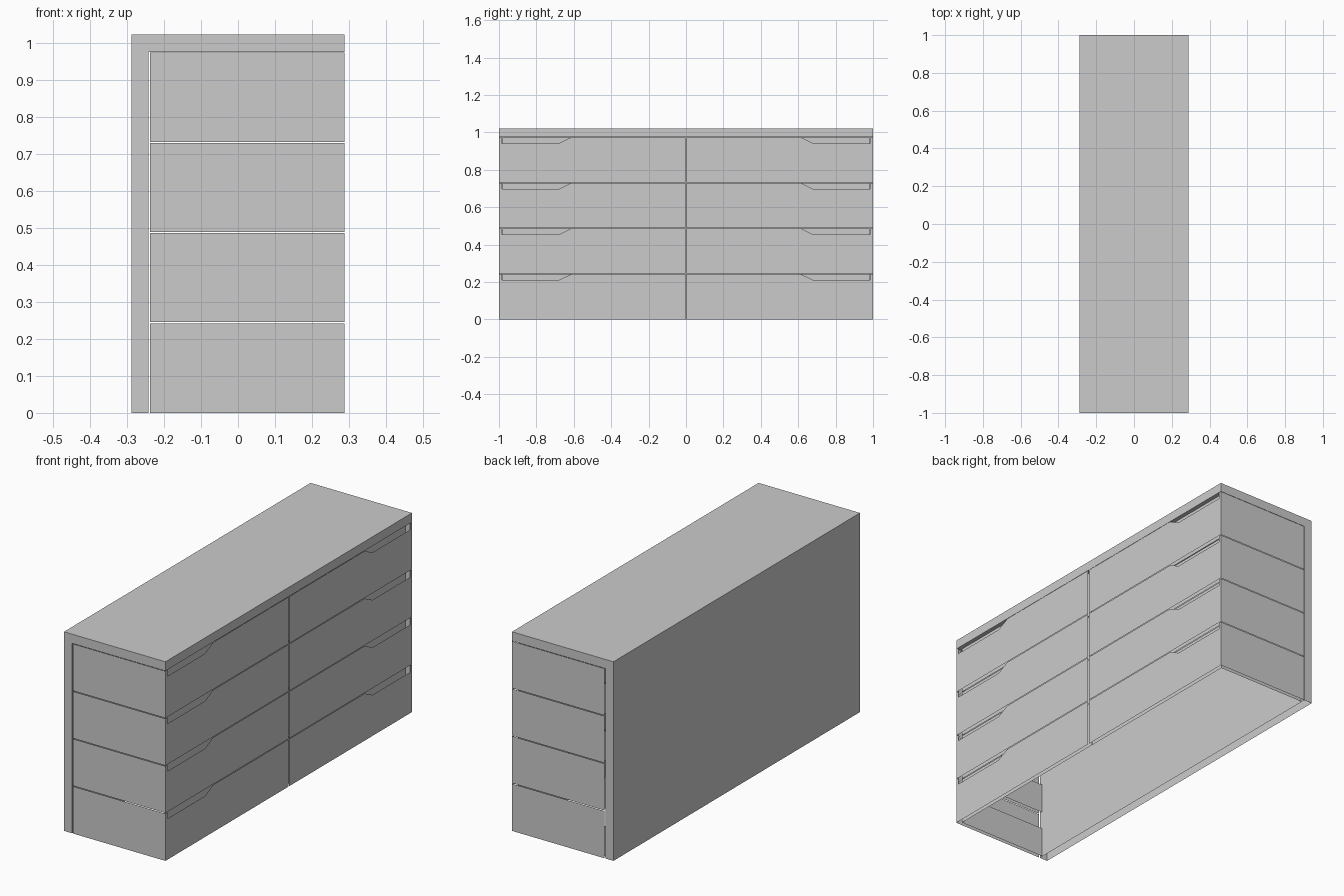
import bpy, bmesh

if "Cube" in bpy.data.objects:
    bpy.data.objects.remove(bpy.data.objects["Cube"])

X0, X1 = -0.288, 0.288      # back and drawer-front planes
TOP, UNDER = 1.022, 0.975   # worktop top and underside
BOARD = -0.242              # inner face of the back panel
GAP = 0.0015                # half the seam between drawers
PITCH = UNDER / 4
WALL = 0.02


def make(name, polys, flip=False):
    """Object from a few polygons, each a list of 3D points."""
    bm = bmesh.new()
    for pts in polys:
        if flip:
            pts = pts[::-1]
        bm.faces.new([bm.verts.new(p) for p in pts])
    bmesh.ops.remove_doubles(bm, verts=bm.verts[:], dist=1e-5)
    me = bpy.data.meshes.new(name)
    bm.to_mesh(me)
    bm.free()
    ob = bpy.data.objects.new(name, me)
    bpy.context.collection.objects.link(ob)
    return ob


# Carcass: L-shaped profile (back panel + worktop) swept along y, open underneath
prof = [(BOARD, 0), (BOARD, UNDER), (X1, UNDER), (X1, TOP), (X0, TOP), (X0, 0)]
polys = []
for a, b in zip(prof, prof[1:]):
    polys.append([(a[0], -1, a[1]), (a[0], 1, a[1]), (b[0], 1, b[1]), (b[0], -1, b[1])])
for y, order in ((-1, 1), (1, -1)):
    back = [(X0, y, 0), (BOARD, y, 0), (BOARD, y, UNDER), (X1, y, UNDER),
            (X1, y, TOP), (X0, y, TOP)]
    polys.append(back[::order])
carcass = make("back_and_worktop", polys)


def drawer(level, s):
    """Front with grip cut-out plus outer side; s = +1 / -1 picks the column."""
    z0 = level * PITCH + (GAP if level else 0)
    z1 = (level + 1) * PITCH - GAP
    zg = z1 - 0.032
    xb = BOARD + 0.004
    side = "right" if s > 0 else "left"
    # outer front outline with the trapezoid grip notch in its top edge
    outline = [(2 * GAP, z0), (1, z0), (1, z1), (0.985, z1), (0.985, zg),
               (0.68, zg), (0.615, z1), (2 * GAP, z1)]
    front = [(X1, s * y, z) for y, z in outline]
    outer = [(X1, s, z0), (xb, s, z0), (xb, s, z1), (X1, s, z1)]
    make(f"drawer_front_{side}_{level + 1}", [front, outer], s < 0)
    # inner lining: full-height front sheet, lower side sheet
    xi, yi = X1 - WALL, s * (1 - WALL)
    zi = z0 + 0.155
    lining = [(xi, s * 2 * GAP, z0), (xi, s * 2 * GAP, z1), (xi, yi, z1), (xi, yi, z0)]
    inner = [(xi, yi, z0), (xi, yi, zi), (xb, yi, zi), (xb, yi, z0)]
    make(f"drawer_lining_{side}_{level + 1}", [lining, inner], s < 0)


# Two columns of four drawers
for level in range(4):
    for s in (-1, 1):
        drawer(level, s)
